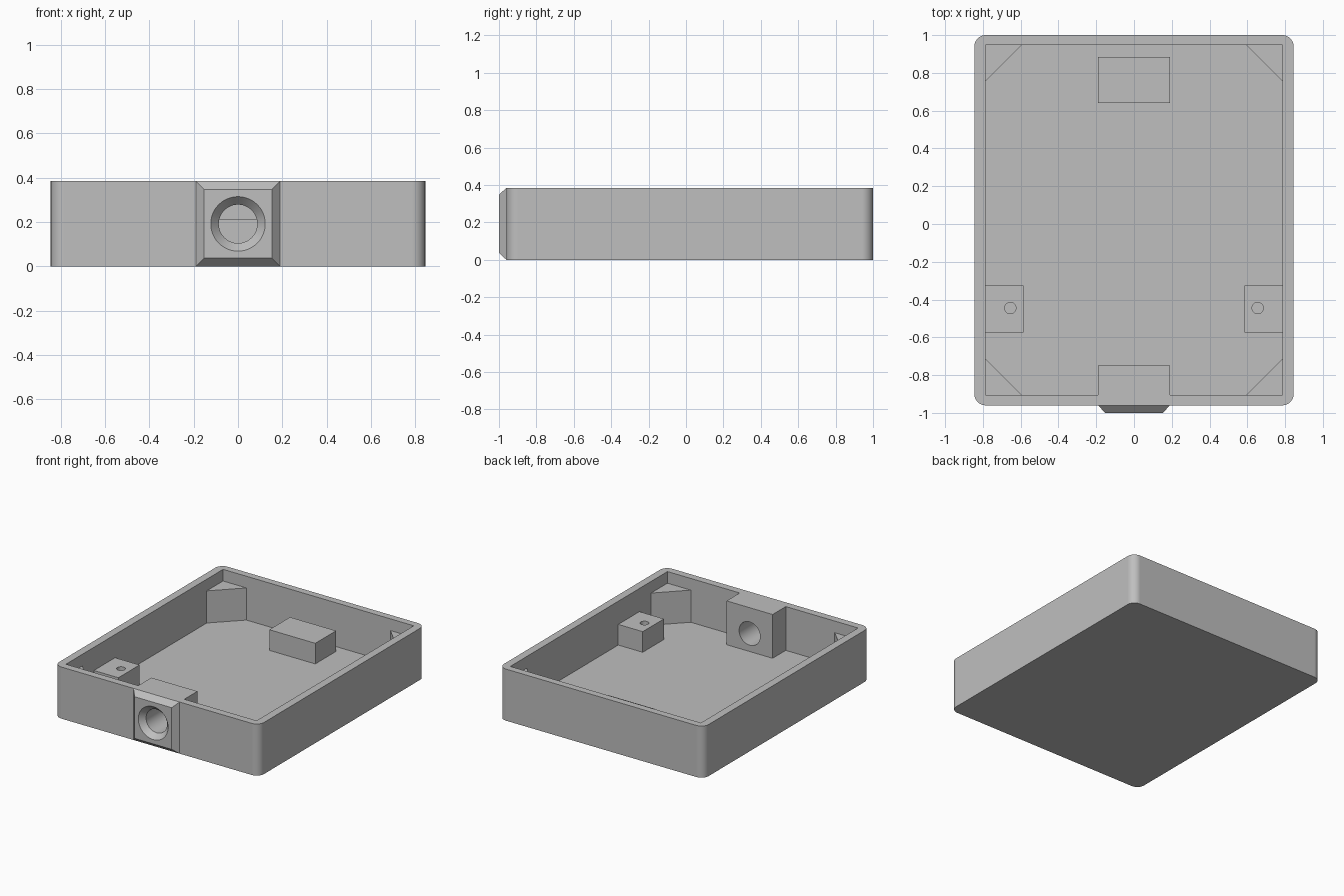
import bpy
import bmesh
from math import sin, cos, pi, radians

if "Cube" in bpy.data.objects:
    bpy.data.objects.remove(bpy.data.objects["Cube"])

HEIGHT, FLOOR = 0.385, 0.058
OUT_X, FRONT, BACK = 0.845, -0.96, 1.0
IN_X, IN_FRONT, IN_BACK = 0.787, -0.905, 0.948
SINK = 0.01  # hidden overlap of the blocks with walls and floor

grey = bpy.data.materials.new("grey plastic")
grey.use_nodes = True
grey.diffuse_color = (0.52, 0.52, 0.52, 1)
grey.node_tree.nodes["Principled BSDF"].inputs["Base Color"].default_value = grey.diffuse_color


def loft(name, rings):
    """Closed solid through rings of matching points."""
    bm = bmesh.new()
    loops = [[bm.verts.new(p) for p in ring] for ring in rings]
    n = len(loops[0])
    for a, b in zip(loops, loops[1:]):
        for i in range(n):
            j = (i + 1) % n
            bm.faces.new((a[i], a[j], b[j], b[i]))
    bm.faces.new(loops[0])
    bm.faces.new(loops[-1])
    bmesh.ops.recalc_face_normals(bm, faces=bm.faces)
    mesh = bpy.data.meshes.new(name)
    bm.to_mesh(mesh)
    bm.free()
    mesh.materials.append(grey)
    obj = bpy.data.objects.new(name, mesh)
    bpy.context.collection.objects.link(obj)
    return obj


def prism(name, outline, z0, z1):
    return loft(name, [[(x, y, z) for x, y in outline] for z in (z0, z1)])


def rect(x0, x1, y0, y1):
    return [(x0, y0), (x1, y0), (x1, y1), (x0, y1)]


def circle(cx, cy, r, n=48):
    return [(cx + r * cos(2 * pi * i / n), cy + r * sin(2 * pi * i / n)) for i in range(n)]


def combine(obj, other, operation):
    """Apply a boolean and remove the second solid."""
    mod = obj.modifiers.new("combine", 'BOOLEAN')
    mod.operation, mod.solver, mod.object = operation, 'EXACT', other
    other.hide_render = True
    graph = bpy.context.evaluated_depsgraph_get()
    mesh = bpy.data.meshes.new_from_object(obj.evaluated_get(graph))
    obj.modifiers.clear()
    obj.data = mesh
    bpy.data.objects.remove(other)


def smooth(obj):
    bpy.ops.object.select_all(action='DESELECT')
    obj.select_set(True)
    bpy.context.view_layer.objects.active = obj
    bpy.ops.object.shade_smooth_by_angle(angle=radians(30))
    weighted = obj.modifiers.new("flat walls", 'WEIGHTED_NORMAL')
    weighted.keep_sharp = True


# Tray: rounded outline with a square-cornered cavity
radius, steps = 0.06, 12
corners = [(1, BACK - radius), (-1, BACK - radius), (-1, FRONT + radius), (1, FRONT + radius)]
outline = []
for k, (side, cy) in enumerate(corners):
    for i in range(steps + 1):
        a = (k + i / steps) * pi / 2
        outline.append((side * (OUT_X - radius) + radius * cos(a), cy + radius * sin(a)))
tray = prism("tray", outline, 0, HEIGHT)
cavity = prism("cavity_cutter", rect(-IN_X, IN_X, IN_FRONT, IN_BACK), FLOOR, HEIGHT + 0.1)
combine(tray, cavity, 'DIFFERENCE')

# Port block through the front wall, with a chamfered nose
def port_ring(y, inset):
    w = 0.19 - inset
    return [(x, y, z) for x, z in rect(-w, w, inset, HEIGHT - inset)]

port = loft("port_block", [port_ring(-0.75, 0), port_ring(FRONT, 0), port_ring(-1.0, 0.037)])
combine(tray, port, 'UNION')

# Countersunk bore through the port
bore = loft("bore_cutter", [[(x, y, z) for x, z in circle(0, 0.192, r)]
                            for y, r in ((-1.01, 0.132), (FRONT, 0.087), (-0.7, 0.087))])
combine(tray, bore, 'DIFFERENCE')
smooth(tray)

# Support block near the back wall
prism("back_support", rect(-0.19, 0.19, 0.64, 0.885), FLOOR - SINK, 0.212)

for side, label in ((1, "left"), (-1, "right")):
    # Screw boss on the side wall
    boss = prism(label + "_screw_boss",
                 rect(side * 0.585, side * (IN_X + SINK), -0.575, -0.325), FLOOR - SINK, 0.212)
    hole = prism("hole_cutter", circle(side * 0.655, -0.445, 0.03, 32), FLOOR, 0.3)
    combine(boss, hole, 'DIFFERENCE')
    smooth(boss)

    # Triangular posts in the inner corners
    for end, y, place in ((1, IN_BACK, "back"), (-1, IN_FRONT, "front")):
        x_edge, y_edge = side * (IN_X + SINK), y + end * SINK
        leg = 0.193 + 2 * SINK
        prism(f"{place}_{label}_corner_post",
              [(x_edge, y_edge), (x_edge - side * leg, y_edge), (x_edge, y_edge - end * leg)],
              FLOOR - SINK, 0.298)
